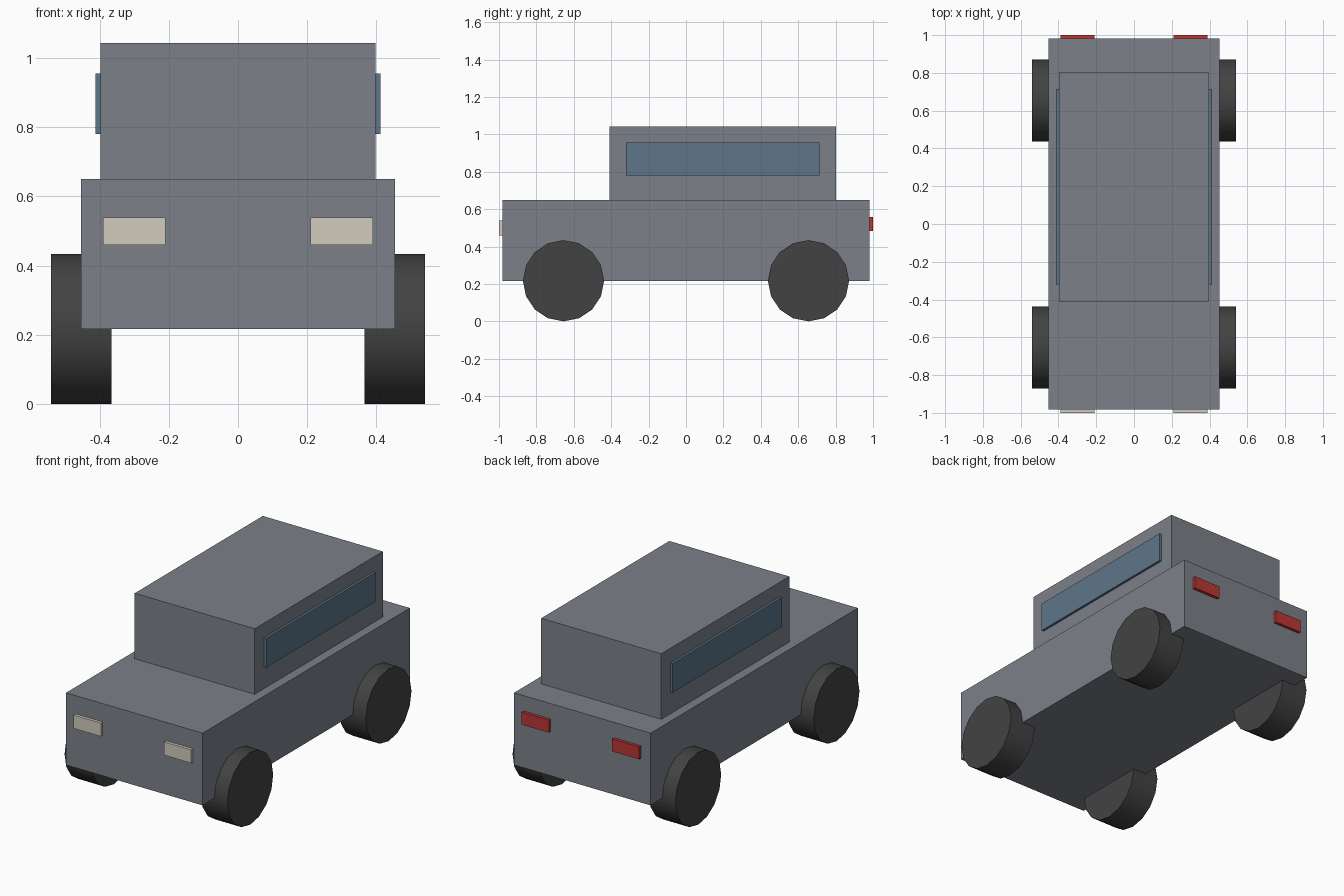
import bpy
import math

if "Cube" in bpy.data.objects:
    bpy.data.objects.remove(bpy.data.objects["Cube"], do_unlink=True)


def material(name, r, g, b):
    mat = bpy.data.materials.new(name)
    mat.use_nodes = True
    mat.diffuse_color = (r, g, b, 1)
    mat.node_tree.nodes["Principled BSDF"].inputs["Base Color"].default_value = (r, g, b, 1)
    return mat


paint = material("grey_paint", 0.20, 0.22, 0.25)
rubber = material("dark_rubber", 0.055, 0.055, 0.055)
glass = material("blue_glass", 0.11, 0.18, 0.25)
lamp = material("cream_lamp", 0.65, 0.60, 0.51)
red = material("red_lamp", 0.50, 0.035, 0.035)


def box(name, low, high, mat):
    """Box spanning two opposite corners."""
    centre = [(a + b) / 2 for a, b in zip(low, high)]
    bpy.ops.mesh.primitive_cube_add(size=1, location=centre)
    obj = bpy.context.object
    obj.name = name
    obj.scale = [b - a for a, b in zip(low, high)]
    bpy.ops.object.transform_apply(location=False, rotation=False, scale=True)
    obj.data.materials.append(mat)


def wheel(name, x, y):
    """Sixteen-sided wheel with its axle along x and a vertex at the top."""
    radius = 0.217
    bpy.ops.mesh.primitive_cylinder_add(
        vertices=16, radius=radius, depth=0.175,
        location=(x, y, radius), rotation=(0, math.pi / 2, 0))
    obj = bpy.context.object
    obj.name = name
    obj.data.materials.append(rubber)
    bpy.ops.object.shade_smooth_by_angle(angle=math.radians(30))


# Body and cabin
box("body", (-0.453, -0.982, 0.217), (0.453, 0.982, 0.65), paint)
box("cabin", (-0.398, -0.41, 0.65), (0.398, 0.803, 1.043), paint)

# Paired parts on each side
for side, s in (("left", 1), ("right", -1)):
    def pair_box(name, x0, x1, y0, y1, z0, z1, mat):
        xs = sorted((s * x0, s * x1))
        box(side + "_" + name, (xs[0], y0, z0), (xs[1], y1, z1), mat)

    pair_box("window", 0.39, 0.412, -0.32, 0.715, 0.78, 0.955, glass)
    pair_box("headlight", 0.21, 0.39, -1.0, -0.97, 0.46, 0.54, lamp)
    pair_box("taillight", 0.21, 0.39, 0.97, 1.0, 0.483, 0.558, red)
    wheel(side + "_front_wheel", s * 0.4525, -0.655)
    wheel(side + "_rear_wheel", s * 0.4525, 0.655)
